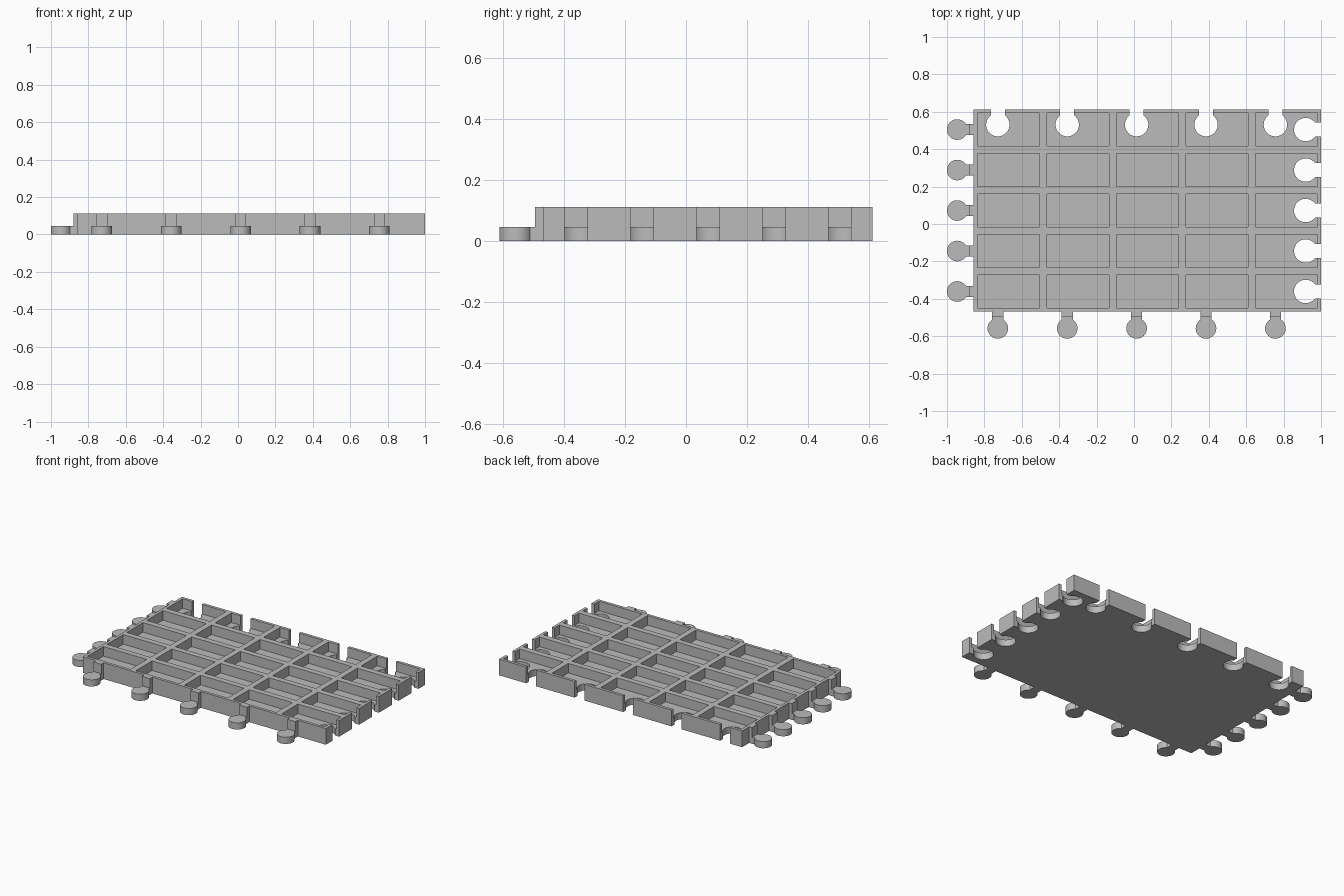
import bpy, bmesh
from math import asin, cos, sin, pi
from mathutils import Matrix, Vector

cube = bpy.data.objects.get("Cube")
if cube:
    bpy.data.objects.remove(cube, do_unlink=True)

# Overall plate layout
X0, X1, Y0, Y1 = -0.858, 1.0, -0.469, 0.613
COUNT = 5
PITCH_X, PITCH_Y = (X1 - X0) / COUNT, (Y1 - Y0) / COUNT
HEIGHT, FLOOR, RIB = 0.112, 0.046, 0.04
COLUMNS = [-0.728 + 0.371 * i for i in range(COUNT)]
ROWS = [Y0 + PITCH_Y * (i + 0.5) for i in range(COUNT)]

grey = bpy.data.materials.new("grey plastic")
grey.use_nodes = True
GREY = (0.5, 0.5, 0.5, 1)
grey.diffuse_color = GREY
grey.node_tree.nodes["Principled BSDF"].inputs["Base Color"].default_value = GREY


def finish(bm, name):
    bmesh.ops.recalc_face_normals(bm, faces=bm.faces)
    mesh = bpy.data.meshes.new(name)
    bm.to_mesh(mesh)
    bm.free()
    obj = bpy.data.objects.new(name, mesh)
    bpy.context.collection.objects.link(obj)
    mesh.materials.append(grey)
    return obj


def add_box(bm, x0, x1, y0, y1, z0, z1):
    size = Matrix.Diagonal((x1 - x0, y1 - y0, z1 - z0, 1))
    centre = Matrix.Translation(((x0 + x1) / 2, (y0 + y1) / 2, (z0 + z1) / 2))
    bmesh.ops.create_cube(bm, size=1, matrix=centre @ size)


def add_keyhole(bm, x, y, angle, radius, half, length, z0, z1, steps=40):
    """Round head with a straight neck reaching out towards angle."""
    start = asin(half / radius)
    turn = [start + (2 * pi - 2 * start) * i / steps for i in range(steps + 1)]
    outline = [(radius * cos(a), radius * sin(a)) for a in turn]
    outline += [(length, -half), (length, half)]
    place = Matrix.Translation((x, y, 0)) @ Matrix.Rotation(angle, 4, "Z")
    face = bm.faces.new([bm.verts.new(place @ Vector((u, v, z0))) for u, v in outline])
    out = bmesh.ops.extrude_face_region(bm, geom=[face])["geom"]
    bmesh.ops.translate(bm, vec=(0, 0, z1 - z0),
                        verts=[v for v in out if isinstance(v, bmesh.types.BMVert)])


def smooth(obj):
    bpy.ops.object.select_all(action="DESELECT")
    obj.select_set(True)
    bpy.context.view_layer.objects.active = obj
    bpy.ops.object.shade_smooth_by_angle(angle=pi / 6)


def cut(target, cutter):
    mod = target.modifiers.new("cut", "BOOLEAN")
    mod.operation, mod.solver, mod.object = "DIFFERENCE", "EXACT", cutter
    cutter.hide_render = True
    bpy.context.view_layer.objects.active = target
    bpy.ops.object.modifier_apply(modifier=mod.name)
    bpy.data.objects.remove(cutter, do_unlink=True)


# Ribbed tray: a solid plate with a grid of pockets
bm = bmesh.new()
add_box(bm, X0, X1, Y0, Y1, 0, HEIGHT)
tray = finish(bm, "ribbed_tray")

bm = bmesh.new()
for i in range(COUNT):
    for j in range(COUNT):
        x, y = X0 + i * PITCH_X, Y0 + j * PITCH_Y
        add_box(bm, x + RIB / 2, x + PITCH_X - RIB / 2,
                y + RIB / 2, y + PITCH_Y - RIB / 2, FLOOR, HEIGHT + 0.1)
cut(tray, finish(bm, "pocket_cutter"))

# Keyhole sockets along the back and the left edge
bm = bmesh.new()
for x in COLUMNS:
    add_keyhole(bm, x, 0.531, pi / 2, 0.0625, 0.0375, 0.15, -0.1, 0.3)
for y in ROWS:
    add_keyhole(bm, 0.918, y, 0, 0.0625, 0.0375, 0.15, -0.1, 0.3)
cut(tray, finish(bm, "socket_cutter"))
smooth(tray)

# Low round tabs along the front and the right edge
bm = bmesh.new()
for x in COLUMNS:
    add_keyhole(bm, x, -0.558, pi / 2, 0.055, 0.03, Y0 + 0.558, 0, FLOOR)
for y in ROWS:
    add_keyhole(bm, -0.945, y, 0, 0.055, 0.03, X0 + 0.945, 0, FLOOR)
smooth(finish(bm, "locking_tabs"))

# Full-height blocks that carry the tab necks
bm = bmesh.new()
for x in COLUMNS:
    add_box(bm, x - 0.03, x + 0.03, Y0 - 0.026, Y0, FLOOR, HEIGHT)
for y in ROWS:
    add_box(bm, X0 - 0.022, X0, y - 0.03, y + 0.03, FLOOR, HEIGHT)
finish(bm, "neck_blocks")
